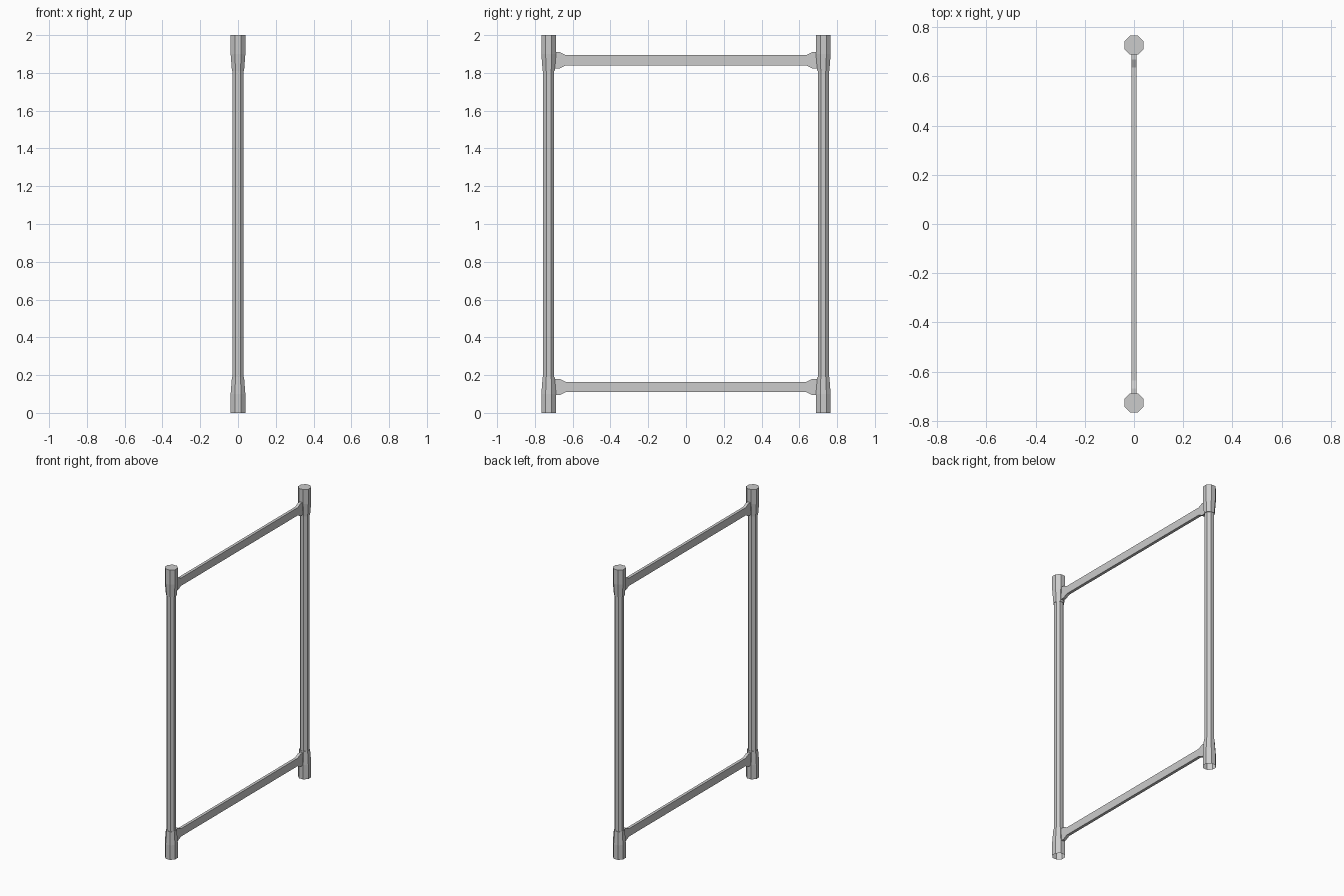
import bpy
import bmesh
from math import cos, sin, pi

if "Cube" in bpy.data.objects:
    bpy.data.objects.remove(bpy.data.objects["Cube"])

POST_Y = 0.727
SIDES = 8


def finish(bm, name):
    bmesh.ops.recalc_face_normals(bm, faces=bm.faces)
    mesh = bpy.data.meshes.new(name)
    bm.to_mesh(mesh)
    bm.free()
    obj = bpy.data.objects.new(name, mesh)
    bpy.context.collection.objects.link(obj)
    return obj


def post(name, y):
    # octagonal tube: (apothem, height), flared collars at both ends
    profile = [(0.039, 0), (0.039, 0.10), (0.032, 0.19), (0.029, 0.19),
               (0.029, 1.81), (0.032, 1.81), (0.039, 1.90), (0.039, 2)]
    bm = bmesh.new()
    rings = []
    for apothem, z in profile:
        r = apothem / cos(pi / SIDES)
        rings.append([bm.verts.new((r * cos((i + 0.5) * 2 * pi / SIDES),
                                    y + r * sin((i + 0.5) * 2 * pi / SIDES), z))
                      for i in range(SIDES)])
    for a, b in zip(rings, rings[1:]):
        for i in range(SIDES):
            j = (i + 1) % SIDES
            bm.faces.new((a[i], a[j], b[j], b[i]))
    bm.faces.new(rings[-1])  # closed top, open foot
    finish(bm, name)


def rail(name, z):
    # flat bar with flared brackets: (y, half height)
    half = [(0.698, 0.043), (0.668, 0.043), (0.636, 0.027)]
    stations = half + [(-y, h) for y, h in reversed(half)]
    t = 0.01
    bm = bmesh.new()
    rings = [[bm.verts.new((x, y, z + s * h))
              for x, s in ((-t, -1), (t, -1), (t, 1), (-t, 1))]
             for y, h in stations]
    for a, b in zip(rings, rings[1:]):
        for i in range(4):
            j = (i + 1) % 4
            bm.faces.new((a[i], a[j], b[j], b[i]))
    bm.faces.new(rings[0])
    bm.faces.new(rings[-1])
    finish(bm, name)


# uprights
post("front_post", -POST_Y)
post("back_post", POST_Y)

# cross rails
rail("lower_rail", 0.137)
rail("upper_rail", 1.867)
